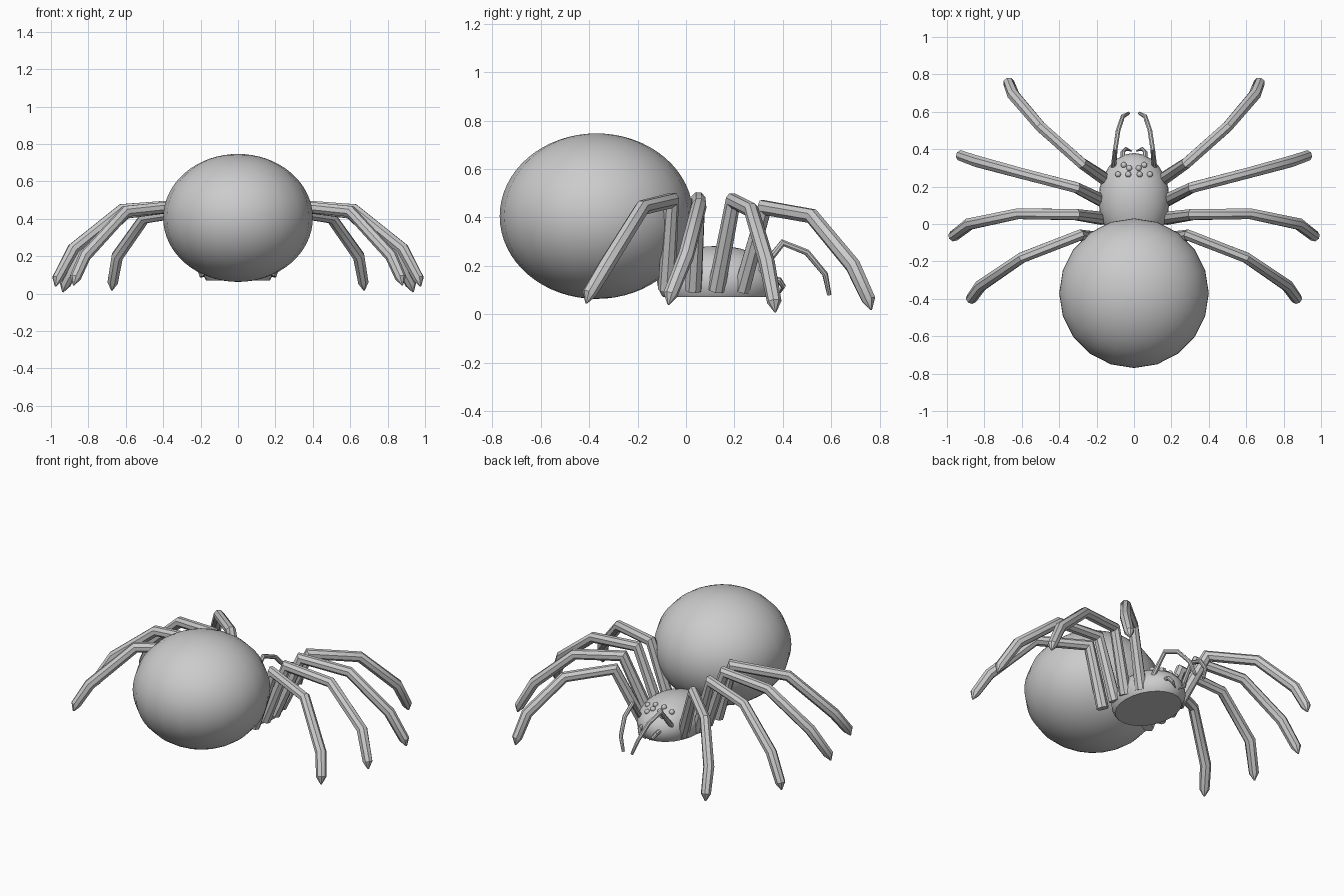
import bpy, bmesh, math
from mathutils import Vector

cube = bpy.data.objects.get("Cube")
if cube:
    bpy.data.objects.remove(cube, do_unlink=True)

grey = bpy.data.materials.new("plain grey")
grey.use_nodes = True
COLOUR = (0.6, 0.6, 0.6, 1)
grey.diffuse_color = COLOUR
grey.node_tree.nodes["Principled BSDF"].inputs["Base Color"].default_value = COLOUR


def finish(bm, name, angle):
    """Turn a bmesh into a smooth shaded object."""
    bmesh.ops.recalc_face_normals(bm, faces=bm.faces)
    mesh = bpy.data.meshes.new(name)
    bm.to_mesh(mesh)
    bm.free()
    mesh.materials.append(grey)
    obj = bpy.data.objects.new(name, mesh)
    bpy.context.collection.objects.link(obj)
    bpy.ops.object.select_all(action='DESELECT')
    obj.select_set(True)
    bpy.context.view_layer.objects.active = obj
    bpy.ops.object.shade_smooth_by_angle(angle=math.radians(angle))
    return obj


def ellipsoid(name, centre, radii, segments, rings, floor=None):
    """Ellipsoid, optionally cut flat at a floor height."""
    bm = bmesh.new()
    bmesh.ops.create_uvsphere(bm, u_segments=segments, v_segments=rings, radius=1)
    for v in bm.verts:
        v.co = Vector(c + r * p for c, r, p in zip(centre, radii, v.co))
    if floor is not None:
        cut = bmesh.ops.bisect_plane(bm, geom=bm.verts[:] + bm.edges[:] + bm.faces[:],
                                     plane_co=(0, 0, floor), plane_no=(0, 0, -1),
                                     clear_outer=True)
        rim = [e for e in cut["geom_cut"] if isinstance(e, bmesh.types.BMEdge)]
        bmesh.ops.contextual_create(bm, geom=rim)
    return finish(bm, name, 40)


def tube(name, points, radii, sides=8):
    """Jointed tube with mitred corners along a path."""
    pts = [Vector(p) for p in points]
    dirs = [(b - a).normalized() for a, b in zip(pts, pts[1:])]
    flat = Vector((pts[-1].x - pts[0].x, pts[-1].y - pts[0].y, 0))
    across = flat.cross(Vector((0, 0, 1))).normalized()
    bm = bmesh.new()
    rings = []
    for i, p in enumerate(pts):
        before, after = dirs[max(i - 1, 0)], dirs[min(i, len(dirs) - 1)]
        along = (before + after).normalized()
        u = (across - along * across.dot(along)).normalized()
        w = along.cross(u) / max(0.7, along.dot(after))
        turns = [math.tau * (k + 0.5) / sides for k in range(sides)]
        rings.append([bm.verts.new(p + radii[i] * (u * math.cos(t) + w * math.sin(t)))
                      for t in turns])
    for a, b in zip(rings, rings[1:]):
        for k in range(sides):
            n = (k + 1) % sides
            bm.faces.new((a[k], a[n], b[n], b[k]))
    bm.faces.new(rings[0])
    bm.faces.new(rings[-1])
    return finish(bm, name, 35)


def pair(name, build):
    """Build a part on both sides."""
    for side, sign in (("left", 1), ("right", -1)):
        build(f"{side}_{name}", sign)


def tube_pair(name, points, radii, sides=8):
    pair(name, lambda n, s: tube(n, [(s * x, y, z) for x, y, z in points], radii, sides))


# Body
ellipsoid("abdomen", (0, -0.37, 0.405), (0.4, 0.4, 0.342), 20, 32)
HEAD, SIZE = (0, 0.13, 0.135), (0.19, 0.25, 0.147)
ellipsoid("head_and_thorax", HEAD, SIZE, 24, 16, floor=0.07)

# Legs: root, knee, shin, ankle, foot
legs = {
    "first_leg": [(0.14, 0.23, 0.1), (0.28, 0.325, 0.44), (0.5, 0.52, 0.405),
                  (0.645, 0.69, 0.2), (0.67, 0.755, 0.06)],
    "second_leg": [(0.17, 0.125, 0.1), (0.31, 0.195, 0.468), (0.6, 0.27, 0.43),
                   (0.84, 0.335, 0.21), (0.925, 0.365, 0.05)],
    "third_leg": [(0.17, 0.03, 0.1), (0.31, 0.05, 0.473), (0.62, 0.055, 0.45),
                  (0.88, 0.0, 0.24), (0.965, -0.065, 0.08)],
    "fourth_leg": [(0.17, -0.08, 0.1), (0.29, -0.06, 0.47), (0.6, -0.18, 0.44),
                   (0.82, -0.33, 0.2), (0.87, -0.4, 0.085)],
}
for name, path in legs.items():
    foot, ankle = Vector(path[-1]), Vector(path[-2])
    tip = foot + (foot - ankle).normalized() * 0.025 + Vector((0, 0, -0.02))
    tube_pair(name, path + [tip], [0.036, 0.031, 0.031, 0.033, 0.03, 0.004])

# Feelers and fangs
tube_pair("feeler", [(0.11, 0.3, 0.17), (0.1, 0.4, 0.295), (0.085, 0.5, 0.255),
                     (0.06, 0.575, 0.165), (0.03, 0.592, 0.08)],
          [0.015, 0.013, 0.013, 0.012, 0.009])
tube_pair("fang", [(0.06, 0.33, 0.15), (0.06, 0.385, 0.14), (0.045, 0.402, 0.115),
                   (0.012, 0.39, 0.09)], [0.014, 0.012, 0.01, 0.003])

# Eyes, resting on the head surface
for i, (x, y) in enumerate([(0.085, 0.265), (0.03, 0.265), (0.025, 0.298), (0.055, 0.315)]):
    rest = 1 - (x / SIZE[0]) ** 2 - ((y - HEAD[1]) / SIZE[1]) ** 2
    z = HEAD[2] + SIZE[2] * math.sqrt(rest)
    pair(f"eye_{i + 1}", lambda n, s: ellipsoid(n, (s * x, y, z), (0.016,) * 3, 12, 8))
